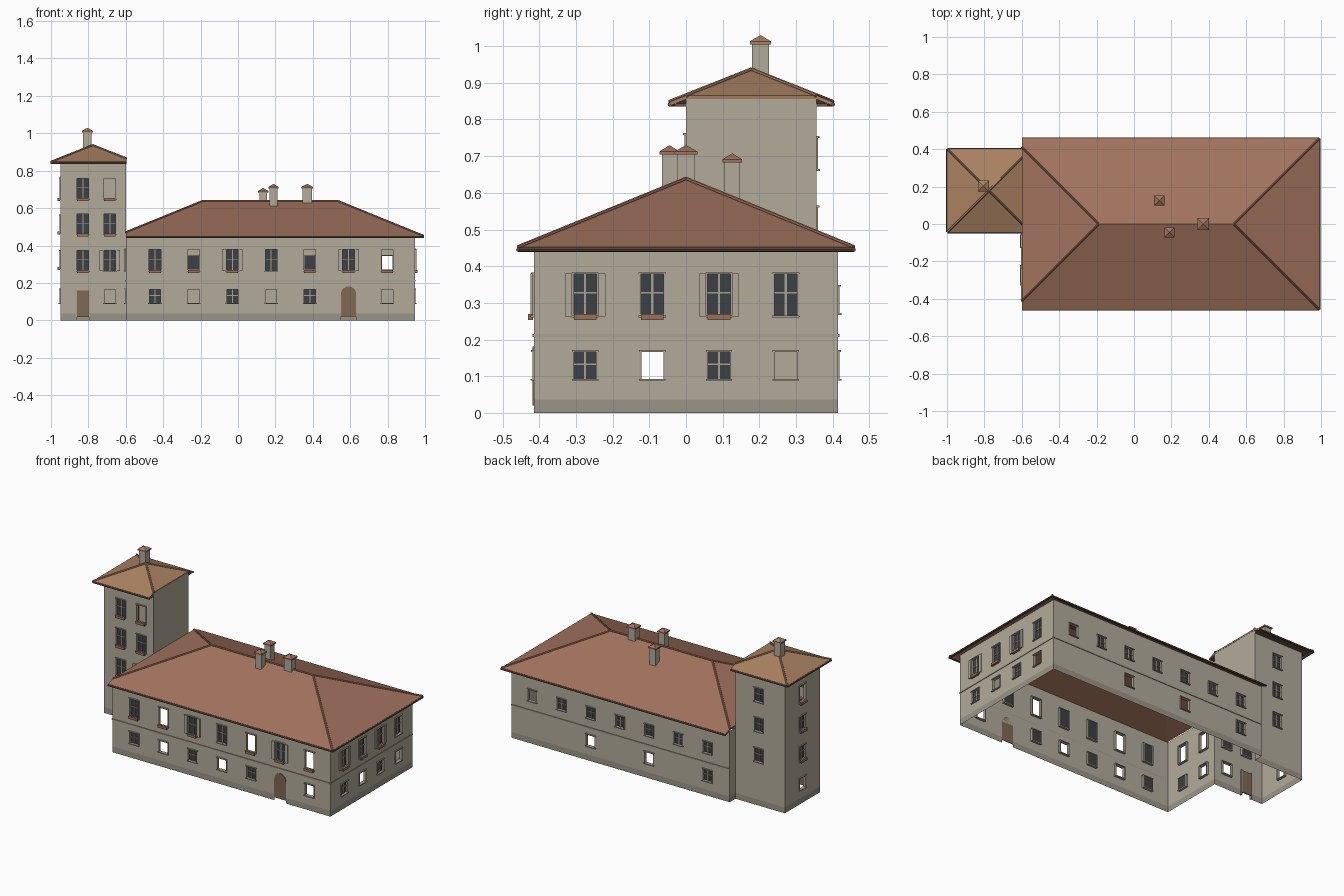
import bpy, bmesh, math
from mathutils import Matrix, Vector

if "Cube" in bpy.data.objects:
    bpy.data.objects.remove(bpy.data.objects["Cube"])


def material(name, r, g, b):
    m = bpy.data.materials.new(name)
    m.diffuse_color = (r, g, b, 1)
    m.use_nodes = True
    m.node_tree.nodes["Principled BSDF"].inputs["Base Color"].default_value = m.diffuse_color
    return m


PLASTER = material("plaster", .45, .41, .33)
PLINTH = material("plinth_grey", .33, .30, .25)
TRIM = material("stone_trim", .40, .36, .29)
GLASS = material("dark_glass", .045, .05, .06)
WOOD = material("door_wood", .22, .14, .09)
CLAY = material("clay_box", .32, .16, .10)
TILE = material("main_tiles", .36, .17, .11)
TILE2 = material("tower_tiles", .40, .22, .12)
DARK = material("eave_brown", .14, .085, .06)


def finish(bm, name, *mats):
    if not bm.verts:
        bm.free()
        return None
    me = bpy.data.meshes.new(name)
    bm.to_mesh(me)
    bm.free()
    ob = bpy.data.objects.new(name, me)
    bpy.context.collection.objects.link(ob)
    for m in mats:
        me.materials.append(m)
    return ob


def box(bm, frame, u0, u1, d0, d1, z0, z1):
    """Box in a wall frame: u along the wall, d outward, z up."""
    c = Vector(((u0 + u1) / 2, -(d0 + d1) / 2, (z0 + z1) / 2))
    s = (u1 - u0, abs(d1 - d0), z1 - z0)
    bmesh.ops.create_cube(bm, size=1, matrix=frame @ Matrix.Translation(c) @ Matrix.Diagonal((*s, 1)))


def wall(name, start, end, z0, z1, openings=(), course=False):
    """Wall sheet with openings (world coord, z bottom, width, height, flags).
    flags: g glass, s shutters, b flower box, d door, a arched door."""
    a, b = Vector((*start, 0)), Vector((*end, 0))
    L = (b - a).length
    u = (b - a) / L
    frame = Matrix.Translation(a) @ Matrix.Rotation(math.atan2(u.y, u.x), 4, 'Z')
    axis = 0 if abs(u.x) > .5 else 1
    holes = [(abs(c - a[axis]), z, w, h, f) for c, z, w, h, f in openings]

    # sheet built as a grid, leaving out the cells inside openings
    us, zs = {0, L}, {z0, z1}
    if z0 == 0:
        zs.add(.037)
    for c, z, w, h, f in holes:
        us |= {round(c - w / 2, 5), round(c + w / 2, 5)}
        zs |= {round(z, 5), round(z + h, 5)}
    us, zs = sorted(us), sorted(zs)
    bm = bmesh.new()
    grid = [[bm.verts.new(frame @ Vector((p, 0, q))) for q in zs] for p in us]
    for i in range(len(us) - 1):
        for j in range(len(zs) - 1):
            p, q = (us[i] + us[i + 1]) / 2, (zs[j] + zs[j + 1]) / 2
            if any(abs(p - c) < w / 2 and z < q < z + h for c, z, w, h, f in holes):
                continue
            face = bm.faces.new((grid[i][j], grid[i + 1][j], grid[i + 1][j + 1], grid[i][j + 1]))
            face.material_index = int(q < .037)
    bmesh.ops.delete(bm, geom=[v for v in bm.verts if not v.link_faces], context='VERTS')
    finish(bm, name + "_wall", PLASTER, PLINTH)

    trim, glass, shut, clay, door = [bmesh.new() for _ in range(5)]
    if course:
        box(trim, frame, 0, L, 0, .004, .207, .215)
    for c, z, w, h, f in holes:
        l, r, t = c - w / 2, c + w / 2, z + h
        if 'a' in f:  # arched leaf
            R = w / 2
            pts = [(l, .02), (r, .02)] + [(c + R * math.cos(k * math.pi / 12), t + R * math.sin(k * math.pi / 12)) for k in range(13)]
            face = door.faces.new([door.verts.new(frame @ Vector((p, 0, q))) for p, q in pts])
            ext = bmesh.ops.extrude_face_region(door, geom=[face])
            out = frame.to_3x3() @ Vector((0, -.004, 0))
            bmesh.ops.translate(door, vec=out, verts=[v for v in ext['geom'] if isinstance(v, bmesh.types.BMVert)])
            continue
        if 'd' in f:
            box(door, frame, l, r, -.012, -.004, .018, t)
            for p, q in ((l - .006, l), (r, r + .006)):
                box(trim, frame, p, q, -.012, .004, 0, t + .005)
            continue
        # surround, lintel and sill
        for p, q in ((l - .005, l), (r, r + .005)):
            box(trim, frame, p, q, -.014, .004, z, t)
        box(trim, frame, l - .006, r + .006, -.014, .008, t, t + .005)
        box(trim, frame, l - .006, r + .006, -.014, .009, z - .005, z)
        if 'g' in f:
            box(glass, frame, l, r, -.012, -.009, z, t)
            m = z + h * .55
            box(trim, frame, c - .003, c + .003, -.010, -.005, z, t)
            box(trim, frame, l, r, -.010, -.005, m - .002, m + .002)
        if 's' in f:
            for p in (l - .024, r + .005):
                box(shut, frame, p, p + .019, .002, .009, z - .002, t + .002)
        if 'b' in f:
            box(clay, frame, l, r, .002, .016, z - .012, z + .004)
    for part, bmx, m in (("trim", trim, TRIM), ("glass", glass, GLASS), ("shutters", shut, PLASTER),
                         ("flower_boxes", clay, CLAY), ("doors", door, WOOD)):
        finish(bmx, name + "_" + part, m)


X0, X1, Y, TX, TY0, TY1 = -.6, .945, .415, -.95, 0, .356
cols = [-.444 + .207 * i for i in range(7)]
UP, LOW = (.265, .062, .113), (.093, .06, .073)


def row(centres, flags, size):
    return [(c, size[0], size[1], size[2], f) for c, f in zip(centres, flags) if f]


# Main block walls ('-' marks an empty opening)
front = row(cols, ['gb', '-b', 'gsb', 'g', '-b', 'gsb', '-b'], UP)
front += row(cols, ['g', '-', 'g', '-', 'g', '', '-'], LOW) + [(cols[5], 0, .082, .14, 'a')]
wall("front", (X0, -Y), (X1, -Y), 0, .457, front, True)
ys = [-.275, -.092, .09, .272]
wall("right", (X1, -Y), (X1, Y), 0, .457,
     row(ys, ['gsb', 'gb', 'gsb', 'g'], UP) + row(ys, ['g', '-', 'g', '-'], LOW), True)
wall("back", (X1, Y), (X0, Y), 0, .457,
     row(cols, ['g'] * 6 + ['-'], (.272, .058, .072))
     + row(cols, ['g', '', '-', '', '-', '', ''], LOW), True)
wall("left", (X0, TY0), (X0, -Y), 0, .457,
     row(ys[:2], ['-s', '-'], UP) + row(ys[:2], ['g', '-'], LOW), True)
wall("left_return", (X0, Y), (X0, TY1), 0, .457)

# Tower walls
tc = [-.829, -.685]
tower = []
for z, flags in ((.265, ['gb', 'gs']), (.46, ['gb', 'gb']), (.65, ['gb', '-b'])):
    tower += row(tc, flags, (z, .062, .108))
tower += row(tc, ['', '-'], LOW) + [(tc[0], 0, .066, .16, 'd')]
wall("tower_front", (TX, TY0), (X0, TY0), 0, .862, tower)
wall("tower_right", (X0, TY0), (X0, TY1), .44, .862)
wall("tower_back", (X0, TY1), (TX, TY1), 0, .862,
     [(-.765, z, .058, .085, 'g') for z in (.28, .475, .665)])
wall("tower_left", (TX, TY1), (TX, TY0), 0, .862,
     [(.18, .28, .058, .09, 'gb'), (.18, .47, .058, .09, 'gb'), (.18, .65, .06, .108, '-b'), (.18, .093, .058, .073, '-')])


def rod(bm, a, b, r):
    d = b - a
    m = Matrix.Translation((a + b) / 2) @ d.to_track_quat('Z', 'Y').to_matrix().to_4x4()
    bmesh.ops.create_cone(bm, cap_ends=True, segments=8, radius1=r, radius2=r, depth=d.length, matrix=m)


def hip_roof(name, x0, x1, y0, y1, ze, zr, cut, side, mat):
    """Hipped roof clipped by a vertical plane, with ridge caps and gutters."""
    h, ym = (y1 - y0) / 2, (y0 + y1) / 2
    bm = bmesh.new()
    A, B, C, D, P, Q = [bm.verts.new(v) for v in (
        (x0, y0, ze), (x1, y0, ze), (x1, y1, ze), (x0, y1, ze), (x0 + h, ym, zr), (x1 - h, ym, zr))]
    for f in ((A, B, Q, P), (B, C, Q), (C, D, P, Q), (D, A, P)):
        bm.faces.new(f)
    bmesh.ops.remove_doubles(bm, verts=bm.verts[:], dist=.012)
    bmesh.ops.bisect_plane(bm, geom=bm.verts[:] + bm.edges[:] + bm.faces[:],
                           plane_co=(cut, 0, 0), plane_no=(side, 0, 0), clear_outer=True)
    caps, gutters = bmesh.new(), bmesh.new()
    for e in bm.edges:
        a, b = e.verts[0].co.copy(), e.verts[1].co.copy()
        if abs(a.x - cut) < 1e-4 and abs(b.x - cut) < 1e-4:
            continue
        if len(e.link_faces) == 2:
            rod(caps, a, b, .006)
        else:
            drop = Vector((0, 0, -.007))
            rod(gutters, a + drop, b + drop, .006)
    ob = finish(bm, name, mat)
    s = ob.modifiers.new("thickness", 'SOLIDIFY')
    s.thickness, s.offset = .01, -1
    finish(caps, name + "_ridge_caps", mat)
    finish(gutters, name + "_gutters", DARK)


hip_roof("main_roof", -.645, .99, -.457, .457, .452, .638, X0, -1, TILE)
hip_roof("tower_roof", -.998, -.553, -.044, .400, .848, .936, -.597, 1, TILE2)

# Tower eave boards
I = Matrix.Identity(4)
bm = bmesh.new()
box(bm, I, TX - .03, X0, .03, 0, .836, .843)
box(bm, I, TX - .03, X0, -TY1, -TY1 - .03, .836, .843)
box(bm, I, TX - .03, TX, 0, -TY1, .836, .843)
finish(bm, "tower_eave_boards", DARK)

# Chimneys: shaft, cap slab, pyramid
for i, (x, y, zb, zt, w, m) in enumerate(((-.805, .203, .90, 1.03, .046, TILE2), (.135, .126, .56, .708, .042, TILE),
                                          (.19, -.045, .60, .73, .042, TILE), (.37, 0, .61, .73, .05, TILE))):
    shaft, cap = bmesh.new(), bmesh.new()
    s, k = w / 2, w / 2 + .006
    box(shaft, I, x - s, x + s, -y - s, -y + s, zb, zt - .025)
    box(cap, I, x - k, x + k, -y - k, -y + k, zt - .025, zt - .017)
    bmesh.ops.create_cone(cap, cap_ends=True, segments=4, radius1=k * 1.414, radius2=0, depth=.017,
                          matrix=Matrix.Translation((x, y, zt - .0085)) @ Matrix.Rotation(math.pi / 4, 4, 'Z'))
    finish(shaft, f"chimney_shaft_{i + 1}", PLASTER)
    finish(cap, f"chimney_cap_{i + 1}", m)
